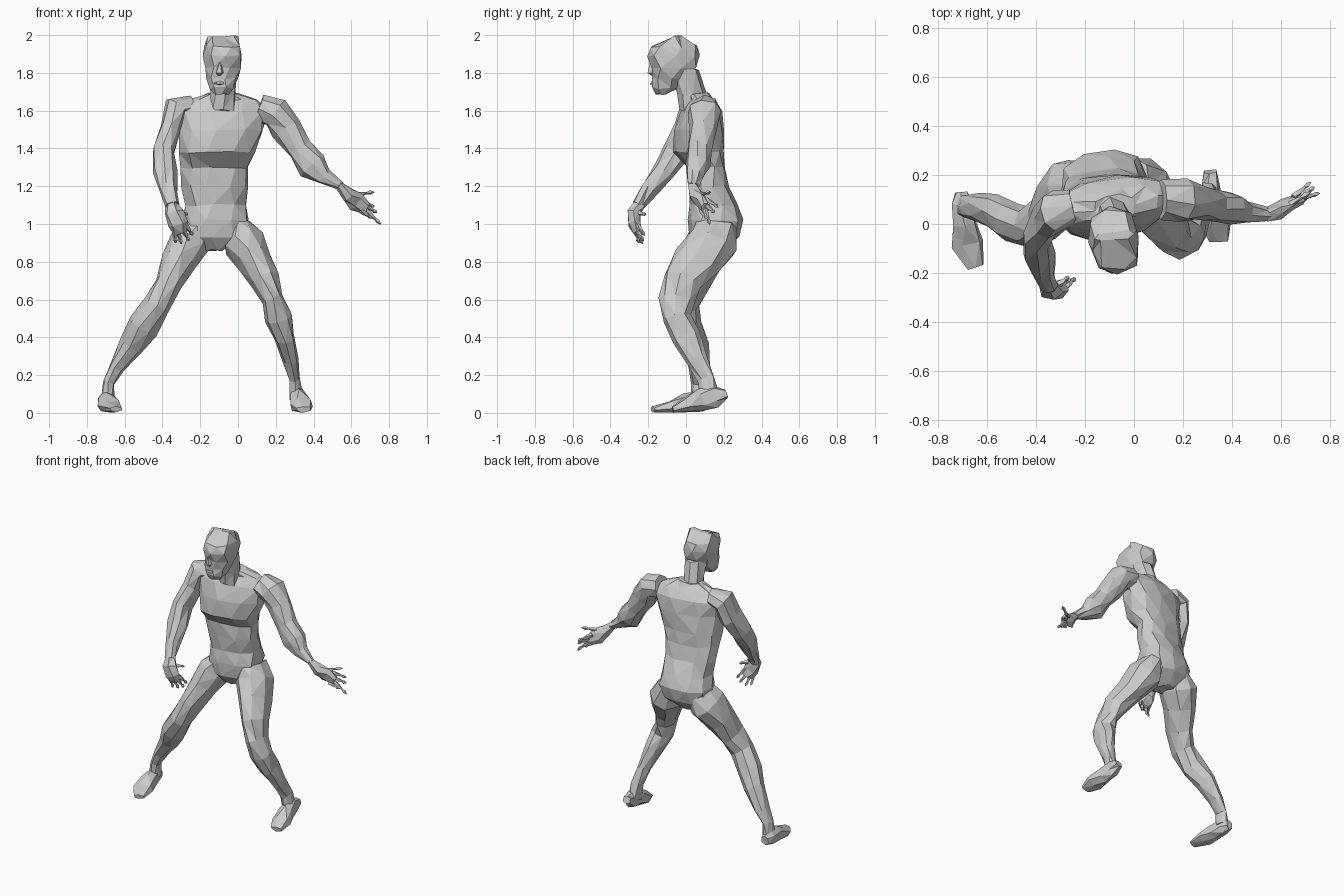
import bpy, bmesh, math, random
from mathutils import Vector

random.seed(4)
X, Y, Z = Vector((1, 0, 0)), Vector((0, 1, 0)), Vector((0, 0, 1))


def loft(name, secs, n=8, ref=Y, axis=None, power=1.0, jitter=0.006):
    """Faceted tube through sections (x, y, z, radius across, radius deep)."""
    bm = bmesh.new()
    pts = [Vector(s[:3]) for s in secs]
    rings = []
    for i, s in enumerate(secs):
        t = axis or (pts[min(i + 1, len(pts) - 1)] - pts[max(i - 1, 0)]).normalized()
        u = ref.cross(t).normalized()
        v = t.cross(u)
        ring = []
        for k in range(n):
            a = 2 * math.pi * (k + 0.25 * (i % 2)) / n
            c, d = math.cos(a), math.sin(a)
            c = math.copysign(abs(c) ** power, c)
            d = math.copysign(abs(d) ** power, d)
            p = pts[i] + u * c * s[3] + v * d * s[4]
            p += Vector([random.uniform(-jitter, jitter) for _ in range(3)])
            p.z = max(p.z, 0.0)
            ring.append(bm.verts.new(p))
        rings.append(ring)
    for a, b in zip(rings, rings[1:]):
        for k in range(n):
            bm.faces.new((a[k], a[(k + 1) % n], b[(k + 1) % n], b[k]))
    bm.faces.new(rings[0])
    bm.faces.new(rings[-1])
    bmesh.ops.triangulate(bm, faces=bm.faces[:])
    bmesh.ops.recalc_face_normals(bm, faces=bm.faces[:])
    me = bpy.data.meshes.new(name)
    bm.to_mesh(me)
    bm.free()
    ob = bpy.data.objects.new(name, me)
    bpy.context.collection.objects.link(ob)
    return ob


def fingers(name, roots, tips):
    """Thin fingers with a knobbly tip."""
    for i, (r, t) in enumerate(zip(roots, tips)):
        r, t = Vector(r), Vector(t)
        steps = ((0, .014), (.4, .012), (.68, .007), (.82, .012), (1, .003))
        loft(f"{name}_{i + 1}", [(*r.lerp(t, f), w, w) for f, w in steps], n=4, jitter=0.001)


# torso, turned slightly so the +x shoulder sits further back
yaw = math.radians(8)
loft("torso", [
    (-.135, .14, .86, .05, .07), (-.13, .15, .93, .16, .13),
    (-.12, .155, 1.02, .18, .15), (-.115, .15, 1.10, .165, .125),
    (-.12, .12, 1.20, .178, .105), (-.122, .105, 1.30, .183, .095),
    (-.11, .065, 1.38, .20, .135), (-.09, .07, 1.50, .225, .125),
    (-.085, .08, 1.60, .25, .10), (-.08, .08, 1.655, .18, .07),
    (-.08, .065, 1.69, .085, .055)],
    n=10, ref=Vector((-math.sin(yaw), math.cos(yaw), 0)), axis=Z, power=.85)

# neck and head
loft("neck", [(-.08, .05, 1.60, .085, .085), (-.08, .03, 1.69, .072, .075),
              (-.08, -.01, 1.82, .07, .08)], n=8, axis=Z)
loft("head", [
    (-.09, -.135, 1.685, .035, .03), (-.09, -.11, 1.72, .065, .07),
    (-.085, -.085, 1.77, .082, .10), (-.08, -.065, 1.83, .095, .125),
    (-.08, -.068, 1.89, .103, .143), (-.08, -.065, 1.94, .10, .13),
    (-.08, -.05, 1.995, .082, .02)],
    n=8, axis=Z, power=.85, ref=Vector((-.12, 1, 0)).normalized())
loft("nose", [(-.095, -.175, 1.86, .01, .015), (-.095, -.185, 1.80, .022, .02),
              (-.095, -.17, 1.785, .016, .012)], n=4, axis=Z, jitter=0)
loft("mouth", [(-.125, -.165, 1.745, .006, .01), (-.095, -.178, 1.745, .012, .014),
               (-.065, -.165, 1.745, .006, .01)], n=4, jitter=0)

# legs
loft("left_leg", [
    (.0, .16, 1.0, .07, .11), (.03, .145, .9, .115, .135),
    (.09, .06, .8, .088, .13), (.145, -.015, .7, .078, .105),
    (.185, -.05, .6, .058, .095), (.215, -.045, .5, .078, .08),
    (.245, .0, .4, .058, .078), (.28, .06, .28, .04, .06),
    (.30, .11, .18, .032, .045), (.31, .13, .08, .04, .055)])
loft("right_leg", [
    (-.2, .15, 1.0, .07, .11), (-.26, .135, .9, .11, .135),
    (-.315, .08, .8, .095, .115), (-.37, .02, .68, .075, .1),
    (-.43, -.01, .57, .073, .085), (-.5, .01, .46, .083, .08),
    (-.565, .05, .36, .065, .07), (-.64, .07, .24, .04, .055),
    (-.685, .07, .16, .03, .042), (-.69, .07, .07, .04, .05)])

# feet: first radius is height, second is width
loft("left_foot", [
    (.31, .215, .10, .025, .025), (.312, .16, .085, .06, .038),
    (.32, .08, .07, .058, .045), (.335, .0, .04, .04, .062),
    (.345, -.07, .018, .016, .04)], ref=X, n=6, power=.8, jitter=.004)
loft("right_foot", [
    (-.705, .13, .055, .03, .025), (-.70, .08, .06, .055, .042),
    (-.69, .0, .055, .05, .05), (-.68, -.08, .033, .033, .066),
    (-.645, -.175, .018, .016, .035)], ref=X, n=6, power=.8, jitter=.004)

# arms
loft("left_arm", [
    (.11, .10, 1.615, .07, .08), (.20, .10, 1.585, .085, .09),
    (.255, .09, 1.50, .08, .075), (.33, .075, 1.395, .07, .068),
    (.395, .06, 1.31, .078, .065), (.46, .045, 1.25, .045, .045),
    (.54, .035, 1.20, .024, .03)])
loft("right_arm", [
    (-.25, .07, 1.62, .06, .07), (-.33, .05, 1.615, .07, .085),
    (-.36, .02, 1.50, .056, .085), (-.393, -.05, 1.38, .06, .072),
    (-.388, -.12, 1.28, .066, .06), (-.37, -.19, 1.19, .05, .048),
    (-.35, -.25, 1.10, .035, .034)])

# hands
loft("left_palm", [
    (.53, .035, 1.205, .022, .028), (.585, .05, 1.155, .04, .035),
    (.63, .08, 1.12, .052, .032), (.68, .10, 1.085, .035, .022)], n=6)
fingers("left_finger",
        [(.65, .11, 1.13), (.67, .11, 1.10), (.67, .10, 1.08), (.65, .08, 1.07), (.60, .06, 1.15)],
        [(.72, .17, 1.09), (.735, .15, 1.06), (.755, .125, 1.00), (.71, .11, 1.03), (.72, .13, 1.17)])
loft("right_palm", [
    (-.352, -.245, 1.11, .033, .033), (-.34, -.27, 1.06, .055, .038),
    (-.32, -.272, 1.0, .055, .032), (-.305, -.255, .955, .04, .022)], n=6)
fingers("right_finger",
        [(-.34, -.27, .98), (-.32, -.26, .97), (-.29, -.26, .97), (-.28, -.26, 1.0), (-.31, -.25, 1.06)],
        [(-.33, -.25, .90), (-.30, -.23, .895), (-.26, -.225, .91), (-.24, -.22, .94), (-.265, -.215, 1.05)])
